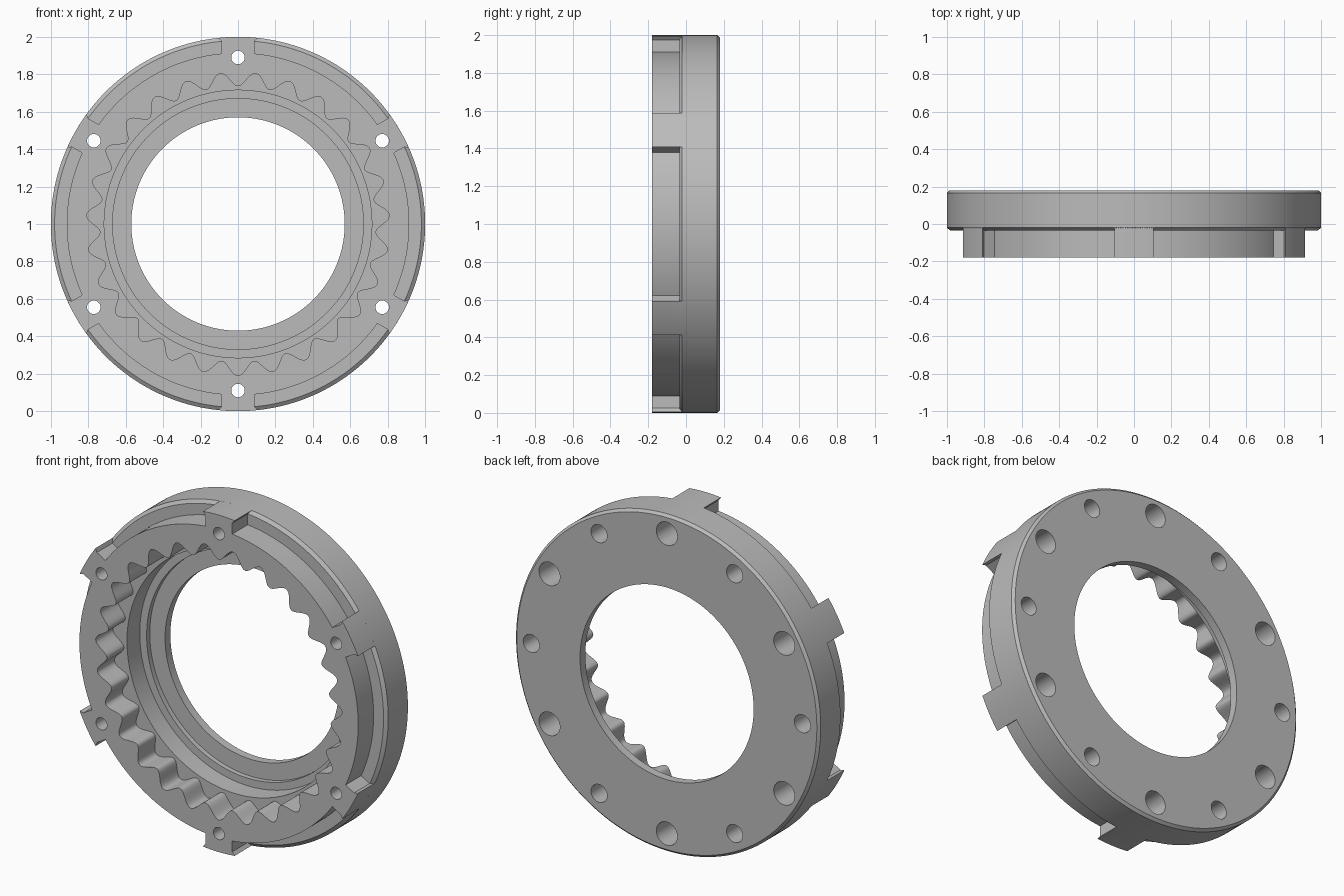
import bpy, bmesh
from math import sin, cos, pi, radians, sqrt
from mathutils import Matrix, Vector

cube = bpy.data.objects.get("Cube")
if cube:
    bpy.data.objects.remove(cube, do_unlink=True)

TEETH = 27
SEGMENTS = TEETH * 20
FRONT, BACK = -0.18, 0.18
BOLT_RADIUS = 0.89

metal = bpy.data.materials.new("plain grey metal")
metal.use_nodes = True
grey = (0.5, 0.5, 0.5, 1)
metal.diffuse_color = grey
metal.node_tree.nodes["Principled BSDF"].inputs["Base Color"].default_value = grey


def polar(radius, angle, y):
    """Point around the ring axis; angle is measured from the top."""
    return Vector((radius * sin(angle), y, 1 + radius * cos(angle)))


def make_object(name, bm):
    bmesh.ops.recalc_face_normals(bm, faces=bm.faces)
    mesh = bpy.data.meshes.new(name)
    bm.to_mesh(mesh)
    bm.free()
    mesh.materials.append(metal)
    obj = bpy.data.objects.new(name, mesh)
    bpy.context.collection.objects.link(obj)
    return obj


def combine(target, other, operation):
    mod = target.modifiers.new(operation, "BOOLEAN")
    mod.operation = operation
    mod.solver = "EXACT"
    mod.object = other
    bpy.context.view_layer.objects.active = target
    bpy.ops.object.modifier_apply(modifier=mod.name)
    bpy.data.objects.remove(other, do_unlink=True)


def tooth_radius(angle):
    return 0.773 - 0.037 * cos(TEETH * angle)


# Ring body: closed section swept round the axis, wavy at the inner teeth
section = [
    (FRONT, 0.915), (-0.035, 0.915), (-0.035, 0.98), (-0.02, 1.0),
    (0.165, 1.0), (BACK, 0.985), (BACK, 0.57), (0.13, 0.57),
    (0.13, 0.67), (0.10, 0.67), (0.10, 0.715), (-0.02, 0.715),
    (-0.02, None), (FRONT, None),
]
bm = bmesh.new()
loops = []
for y, radius in section:
    angles = [2 * pi * i / SEGMENTS for i in range(SEGMENTS)]
    loops.append([bm.verts.new(polar(radius or tooth_radius(a), a, y)) for a in angles])
for k, loop in enumerate(loops):
    following = loops[(k + 1) % len(loops)]
    for i in range(SEGMENTS):
        j = (i + 1) % SEGMENTS
        bm.faces.new((loop[i], loop[j], following[j], following[i]))
ring = make_object("toothed_ring", bm)

# Six lugs with flared outer corners
bm = bmesh.new()
for n in range(6):
    turn = n * pi / 3
    outline = [(-0.088, 0.88), (-0.088, 0.975)]
    outline += [(x, sqrt(0.9999 - x * x)) for x in [-0.104 + 0.013 * i for i in range(17)]]
    outline += [(0.088, 0.975), (0.088, 0.88)]
    spun = [(x * cos(turn) + r * sin(turn), r * cos(turn) - x * sin(turn)) for x, r in outline]
    face = bm.faces.new([bm.verts.new((x, FRONT, 1 + z)) for x, z in spun])
    pulled = bmesh.ops.extrude_face_region(bm, geom=[face], use_keep_orig=True)
    moved = [v for v in pulled["geom"] if isinstance(v, bmesh.types.BMVert)]
    bmesh.ops.translate(bm, verts=moved, vec=(0, 0.2, 0))
combine(ring, make_object("lugs", bm), "UNION")


def drill(name, radius, start, end, offset):
    """Cut six holes along the axis on the bolt circle."""
    holes = bmesh.new()
    for n in range(6):
        centre = polar(BOLT_RADIUS, radians(offset + 60 * n), (start + end) / 2)
        bmesh.ops.create_cone(
            holes, cap_ends=True, segments=40, radius1=radius, radius2=radius,
            depth=end - start,
            matrix=Matrix.Translation(centre) @ Matrix.Rotation(pi / 2, 4, "X"))
    combine(ring, make_object(name, holes), "DIFFERENCE")


# Through holes in the lugs, their wider back bores, and blind holes between
drill("bolt_holes", 0.036, -0.3, 0.3, 0)
drill("counterbores", 0.069, -0.02, 0.3, 0)
drill("blind_holes", 0.053, 0.01, 0.3, 30)

bpy.ops.object.select_all(action="DESELECT")
ring.select_set(True)
bpy.context.view_layer.objects.active = ring
bpy.ops.object.shade_smooth_by_angle(angle=radians(30))
